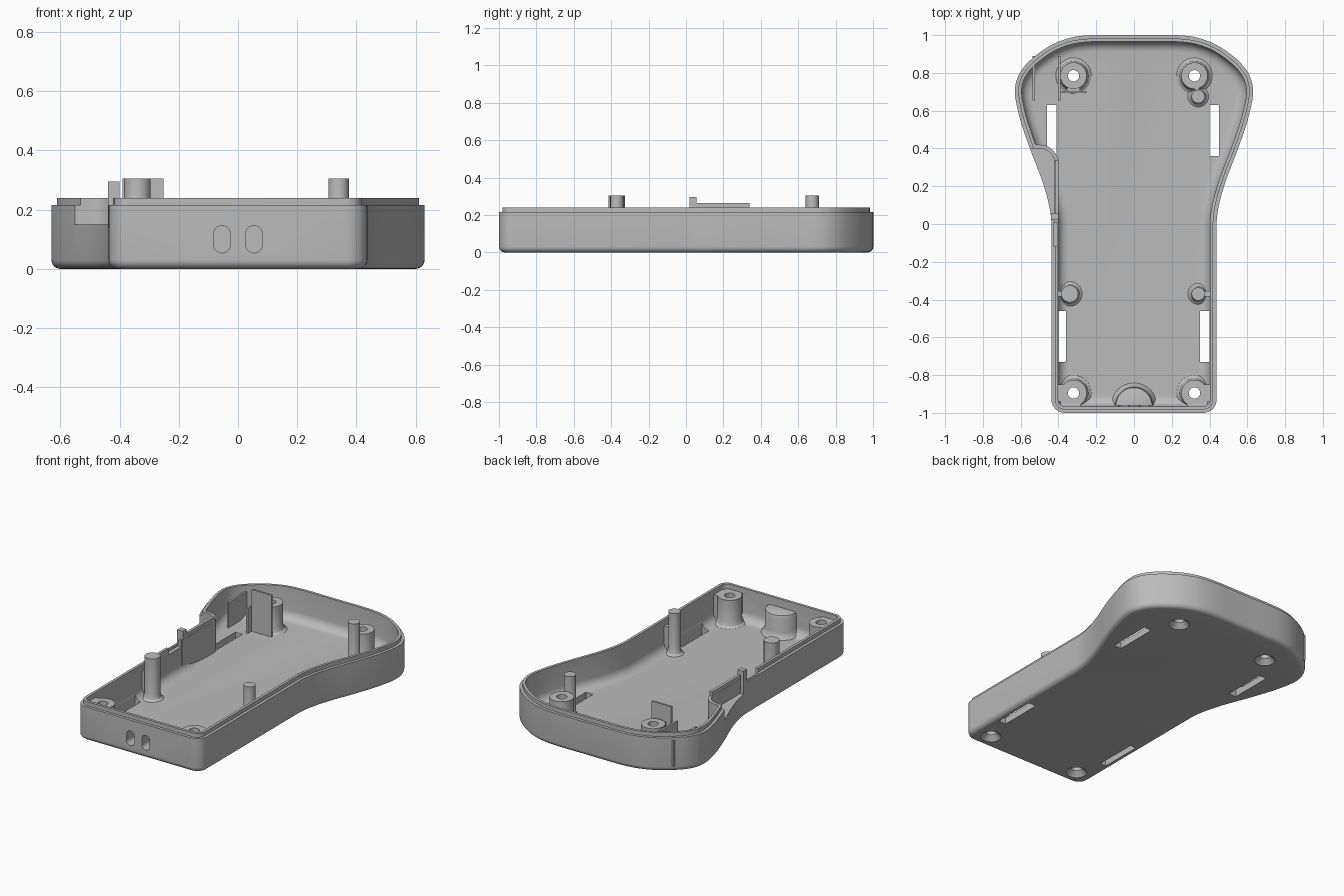
import bpy, bmesh, math
from mathutils import Vector

if "Cube" in bpy.data.objects:
    bpy.data.objects.remove(bpy.data.objects["Cube"])

GREY = bpy.data.materials.new("plain_grey")
GREY.use_nodes = True
GREY.diffuse_color = (0.5, 0.5, 0.5, 1)
GREY.node_tree.nodes["Principled BSDF"].inputs["Base Color"].default_value = (0.5, 0.5, 0.5, 1)

FLOOR, WALL, SEAM, RIM = 0.04, 0.035, 0.215, 0.24


def loft(name, rings):
    """Closed solid skinned through equal-length rings, capped at both ends."""
    bm = bmesh.new()
    rows = [[bm.verts.new(p) for p in ring] for ring in rings]
    n = len(rows[0])
    for a, b in zip(rows, rows[1:]):
        for i in range(n):
            j = (i + 1) % n
            bm.faces.new((a[i], a[j], b[j], b[i]))
    bm.faces.new(rows[0][::-1])
    bm.faces.new(rows[-1])
    bmesh.ops.recalc_face_normals(bm, faces=bm.faces)
    me = bpy.data.meshes.new(name)
    bm.to_mesh(me)
    bm.free()
    me.materials.append(GREY)
    ob = bpy.data.objects.new(name, me)
    bpy.context.collection.objects.link(ob)
    return ob


def prism(name, pts, z0, z1):
    return loft(name, [[(x, y, z) for x, y in pts] for z in (z0, z1)])


def box(name, x0, x1, y0, y1, z0, z1):
    return prism(name, [(x0, y0), (x1, y0), (x1, y1), (x0, y1)], z0, z1)


def turned(name, x, y, profile, n=32):
    """Solid of revolution about a vertical axis, from (radius, z) pairs."""
    ang = [2 * math.pi * i / n for i in range(n)]
    return loft(name, [[(x + r * math.cos(a), y + r * math.sin(a), z) for a in ang]
                       for r, z in profile])


def cut(ob, tool, keep=False):
    mod = ob.modifiers.new("cut", 'BOOLEAN')
    mod.operation, mod.solver, mod.object = 'DIFFERENCE', 'EXACT', tool
    bpy.context.view_layer.objects.active = ob
    bpy.ops.object.modifier_apply(modifier=mod.name)
    if not keep:
        bpy.data.objects.remove(tool)


# Half outline of the flared head, from back centre round to the straight side
HEAD = [Vector(p) for p in ((-0.26, 0.998), (0, 1), (0.26, 0.998), (0.40, 0.965), (0.51, 0.9),
        (0.595, 0.815), (0.63, 0.715), (0.61, 0.58), (0.555, 0.41), (0.49, 0.24),
        (0.452, 0.11), (0.437, 0), (0.437, -0.2))]


def outline(off):
    """Whole plan outline moved inward by off."""
    half = []
    for i in range(1, len(HEAD) - 2):
        a, b, c, d = HEAD[i - 1:i + 3]
        for k in range(6):
            t = k / 6
            p = 0.5 * (2 * b + (c - a) * t + (2 * a - 5 * b + 4 * c - d) * t * t
                       + (3 * b - a - 3 * c + d) * t ** 3)
            v = (0.5 * ((c - a) + 2 * (2 * a - 5 * b + 4 * c - d) * t
                        + 3 * (3 * b - a - 3 * c + d) * t * t)).normalized()
            half.append((p.x + v.y * off, p.y - v.x * off))
    half.append((0.437 - off, 0))
    r = max(0.07 - off, 0.012)
    for k in range(9):
        a = math.pi / 2 * k / 8
        half.append((0.437 - off - r + r * math.cos(a), -1 + off + r - r * math.sin(a)))
    return half + [(-x, y) for x, y in half[:0:-1]]


def ring(off, z):
    return [(x, y, z) for x, y in outline(off)]


def fillet(off, z, r, n=6):
    steps = [math.pi / 2 * k / n for k in range(n + 1)]
    return [ring(off + r * (1 - math.sin(a)), z + r * (1 - math.cos(a))) for a in steps]


def pocket(grow):
    """Plan of the side recess with one rounded inner corner."""
    r = 0.08 + grow
    arc = [(-0.5 + r * math.cos(a), 0.32 + r * math.sin(a))
           for a in (math.pi / 20 * k for k in range(11))]
    return [(-0.42 + grow, 0.03 - grow)] + arc + [(-0.8, 0.4 + grow), (-0.8, 0.03 - grow)]


# Tray shell with stepped rim and hollow interior
body = loft("tray_shell", fillet(0, 0, 0.03) +
            [ring(0, SEAM), ring(0.018, SEAM), ring(0.018, RIM)])
cavity = loft("cavity_cutter", fillet(WALL, FLOOR, 0.055) + [ring(WALL, 0.4)])
cut(cavity, prism("shelf_fill", pocket(0.02), -0.1, 0.5))
cut(body, cavity)

# Side recess and gap in the rim beside it
cut(body, prism("recess_cutter", pocket(0), 0.15, 0.5))
cut(body, box("rim_gap_cutter", -0.425, -0.38, -0.12, 0.005, 0.2, 0.4))

# Long slots through the floor
for x0, x1, y0, y1 in ((-0.46, -0.41, 0.36, 0.63), (0.4, 0.45, 0.36, 0.63),
                       (-0.4, -0.36, -0.73, -0.46), (0.35, 0.4, -0.73, -0.46)):
    cut(body, box("slot_cutter", x0, x1, y0, y1, -0.1, 0.13))

# Half-round housing behind the two front openings
half_round = [(0.1 * math.cos(a), -0.962 + 0.1 * math.sin(a))
              for a in (math.pi * k / 20 for k in range(21))]
housing = loft("front_housing", [[(x * s, -0.962 + (y + 0.962) * s, z) for x, y in half_round]
               for s, z in ((1.25, 0.035), (1.05, 0.06), (1, 0.08), (1, 0.17), (0.95, 0.185), (0.85, 0.19))])
for x in (-0.054, 0.054):
    capsule = []
    for k in range(24):
        a = 2 * math.pi * (k + 0.5) / 24
        capsule.append((x + 0.028 * math.cos(a),
                        0.1 + 0.028 * math.sin(a) + math.copysign(0.018, math.sin(a))))
    tool = loft("opening_cutter", [[(u, y, v) for u, v in capsule] for y in (-1.1, -0.92)])
    cut(body, tool, keep=True)
    cut(housing, tool)

# Screw bosses with countersunk holes
for side, sx in (("left", 1), ("right", -1)):
    for end, y in (("front", -0.895), ("back", 0.785)):
        x = 0.32 * sx
        cut(body, turned("screw_cutter", x, y, ((0.064, -0.004), (0.03, 0.03), (0.03, 0.3))))
        boss = turned(f"{end}_{side}_boss", x, y, ((0.1, 0.036), (0.08, 0.05), (0.07, 0.075), (0.07, 0.21)))
        cut(boss, turned("bore_cutter", x, y, ((0.03, 0), (0.03, 0.4))))
    # Webs tying the front bosses to the walls
    xs = sorted((0.36 * sx, 0.41 * sx))
    box(f"front_{side}_side_web", *xs, -0.94, -0.85, 0.036, 0.209)
    xs = sorted((0.28 * sx, 0.39 * sx))
    box(f"front_{side}_end_web", *xs, -0.972, -0.935, 0.036, 0.209)

# Tall locating posts
for name, x, y, r in (("right_post", -0.34, -0.37, 0.045), ("left_post", 0.34, -0.37, 0.035),
                      ("back_left_post", 0.34, 0.675, 0.035)):
    turned(name, x, y, ((r + 0.025, 0.036), (r + 0.008, 0.05), (r, 0.075), (r, 0.305)))
box("left_post_web", 0.36, 0.41, -0.385, -0.355, 0.036, 0.2)
box("right_post_web", -0.41, -0.36, -0.385, -0.355, 0.036, 0.2)
box("back_post_web", 0.322, 0.345, 0.69, 0.74, 0.036, 0.209)

# Thin upright plates
box("recess_guard", -0.419, -0.401, 0.04, 0.34, 0.2, 0.265)
box("recess_peg", -0.44, -0.4, 0.02, 0.055, 0.14, 0.295)
box("outer_rib", -0.537, -0.525, 0.655, 0.89, 0.036, 0.2)
box("inner_rib", -0.402, -0.39, 0.655, 0.89, 0.036, 0.2)
box("tall_plate", -0.39, -0.252, 0.693, 0.705, 0.036, 0.305)
box("tall_plate_web", -0.355, -0.285, 0.7, 0.735, 0.036, 0.2)

# Smooth curved faces, keep edges crisp
for ob in bpy.context.collection.objects:
    if ob.type == 'MESH' and GREY.name in ob.data.materials:
        bpy.ops.object.select_all(action='DESELECT')
        ob.select_set(True)
        bpy.context.view_layer.objects.active = ob
        bpy.ops.object.shade_smooth_by_angle(angle=math.radians(30))
